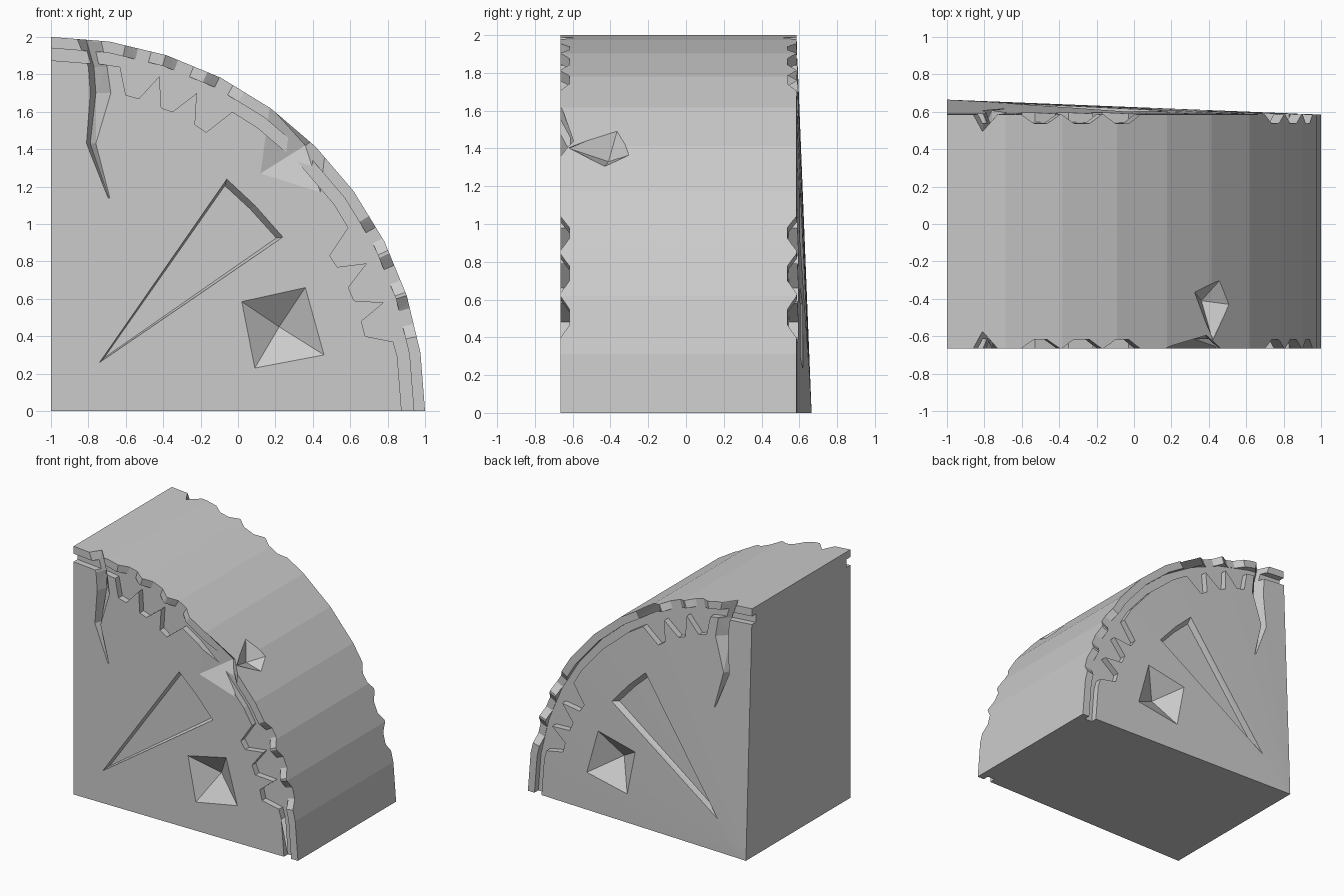
import bpy, bmesh, math

if "Cube" in bpy.data.objects:
    bpy.data.objects.remove(bpy.data.objects["Cube"])

FRONT, BACK = -1, 1


def polar(r, deg):
    """Point on the face; angle runs from straight up (0) to the floor (90)."""
    a = math.radians(deg)
    return (-1 + r * math.sin(a), r * math.cos(a))


def on_face(x, z, d, side):
    """3D point at depth d under the front face or the slightly coned back face."""
    if side == FRONT:
        return (x, -0.665 + d, z)
    return (x, 0.665 - 0.04 * math.hypot(x + 1, z) - d, z)


def finish(bm, name):
    """Turn a closed bmesh into an object with outward normals."""
    bmesh.ops.recalc_face_normals(bm, faces=bm.faces[:])
    if bm.calc_volume(signed=True) < 0:
        bmesh.ops.reverse_faces(bm, faces=bm.faces[:])
    me = bpy.data.meshes.new(name)
    bm.to_mesh(me)
    bm.free()
    ob = bpy.data.objects.new(name, me)
    bpy.context.scene.collection.objects.link(ob)
    return ob


def volume(me):
    bm = bmesh.new()
    bm.from_mesh(me)
    v = bm.calc_volume(signed=True) if bm.faces else 0.0
    bm.free()
    return v


def loft(name, rings):
    """Closed solid through rings of 3D points; a one-point last ring is an apex."""
    bm = bmesh.new()
    vs = [[bm.verts.new(p) for p in r] for r in rings]
    bm.faces.new(vs[0][::-1])
    for a, b in zip(vs, vs[1:]):
        n = len(a)
        for i in range(n):
            j = (i + 1) % n
            if len(b) == 1:
                bm.faces.new((a[i], a[j], b[0]))
            else:
                bm.faces.new((a[i], a[j], b[j], b[i]))
    if len(vs[-1]) > 1:
        bm.faces.new(vs[-1])
    bm.normal_update()
    bmesh.ops.triangulate(bm, faces=bm.faces[:])
    return finish(bm, name)


def carve(rings):
    """Subtract a lofted solid from the block, keeping only a sound result."""
    cutter = loft("cutter", rings)
    cutter.hide_render = True
    before = volume(block.data)
    for solver in ('EXACT', 'MANIFOLD', 'FLOAT'):
        mod = block.modifiers.new("cut", 'BOOLEAN')
        mod.operation = 'DIFFERENCE'
        mod.solver = solver
        mod.object = cutter
        bpy.context.view_layer.update()
        dg = bpy.context.evaluated_depsgraph_get()
        me = bpy.data.meshes.new_from_object(block.evaluated_get(dg))
        block.modifiers.clear()
        if 0.9 * before < volume(me) < before - 1e-6:
            block.data = me
            break
    bpy.data.objects.remove(cutter)


def recess(outline, floor, depth, side):
    """Pocket whose outline on the face runs down to a floor outline or apex."""
    carve([[on_face(x, z, d, side) for x, z in pts]
           for pts, d in ((outline, -0.1), (outline, 0), (floor, depth))])


# Quarter-round block, back corner pushed out so the back is a shallow fan
arc = [polar(2, 9 * i) for i in range(11)]
bm = bmesh.new()
f = [bm.verts.new((x, -0.665, z)) for x, z in [(-1, 0)] + arc]
b = [bm.verts.new((x, 0.585, z)) for x, z in [(-1, 0)] + arc]
b[0].co.y = 0.665
bm.faces.new(f)
for i in range(12):
    j = (i + 1) % 12
    bm.faces.new((f[i], f[j], b[j], b[i]))
for i in range(1, 11):
    bm.faces.new((b[0], b[i], b[i + 1]))
block = finish(bm, "wedge_block")

# Rim groove with its two toothed stretches
outer = [(-1.1, 1.94)] + [polar(1.94, 9 * i) for i in range(11)] + [(0.94, -0.1)]
teeth_high = [(-0.63, 1.84), (-0.6, 1.69), (-0.53, 1.67), (-0.42, 1.79), (-0.41, 1.62),
              (-0.35, 1.6), (-0.22, 1.7), (-0.23, 1.53), (-0.17, 1.49), (-0.03, 1.6)]
teeth_low = [(0.59, 0.98), (0.49, 0.83), (0.53, 0.77), (0.69, 0.79), (0.59, 0.66),
             (0.62, 0.59), (0.78, 0.58), (0.66, 0.48), (0.68, 0.4), (0.83, 0.37)]
inner = ([(-1.1, 1.875)] + [polar(1.875, a) for a in (0, 9)] + teeth_high
         + [polar(1.875, a) for a in (36, 45, 54)] + teeth_low
         + [polar(1.875, a) for a in (81, 90)] + [(0.875, -0.1)])
groove = outer + inner[::-1]

# Crack sections: left, middle, right (x, z) and depth
crack = [((-0.88, 2.1), (-0.82, 2.1), (-0.72, 2.1), 0.09),
         ((-0.86, 1.99), (-0.81, 1.98), (-0.73, 1.97), 0.09),
         ((-0.80, 1.84), (-0.77, 1.84), (-0.70, 1.84), 0.085),
         ((-0.79, 1.70), (-0.76, 1.70), (-0.68, 1.70), 0.08),
         ((-0.81, 1.43), (-0.79, 1.43), (-0.76, 1.43), 0.06),
         ((-0.695, 1.14), (-0.69, 1.14), (-0.685, 1.14), 0.005)]

for side in (FRONT, BACK):
    recess(groove, groove, 0.05, side)
    # Chips along the rim beside the teeth
    for a0, a1 in ((11.5, 17.6), (17.9, 24.5), (24.8, 31.2),
                   (58.5, 64.5), (65, 71.5), (72, 78.5)):
        rim = [polar(r, a) for r, a in ((1.915, a0), (1.915, a1), (2.1, a1), (2.1, a0))]
        low = [polar(r, a) for r, a in ((1.915, a0 + 2), (1.915, a1 - 2),
                                        (2.1, a1 - 2), (2.1, a0 + 2))]
        recess(rim, low, 0.047, side)
    # V-shaped crack
    carve([[on_face(*l, -0.1, side), on_face(*l, 0, side), on_face(*m, d, side),
            on_face(*r, 0, side), on_face(*r, -0.1, side)] for l, m, r, d in crack])
    # Long wedge-shaped pocket
    recess([(-0.74, 0.26), (-0.06, 1.24), (0.09, 1.1), (0.24, 0.93)],
           [(-0.715, 0.285), (-0.07, 1.205), (0.065, 1.08), (0.205, 0.925)], 0.05, side)
    # Four-sided pit
    recess([(0.02, 0.585), (0.36, 0.66), (0.46, 0.3), (0.09, 0.23)],
           [(0.22, 0.45)], 0.14, side)

# Gouge breaking the front rim
recess([(0.12, 1.27), (0.44, 1.17), (0.48, 1.5), (0.17, 1.63)], [(0.36, 1.42)], 0.09, FRONT)

# Small pit in the curved surface
pit = [(0.32, -0.36, 1.51), (0.46, -0.30, 1.365), (0.51, -0.43, 1.305), (0.42, -0.62, 1.4)]
lift = [(x + 0.1, y, z + 0.1) for x, y, z in pit]
carve([lift, pit, [(0.36, -0.41, 1.33)]])
